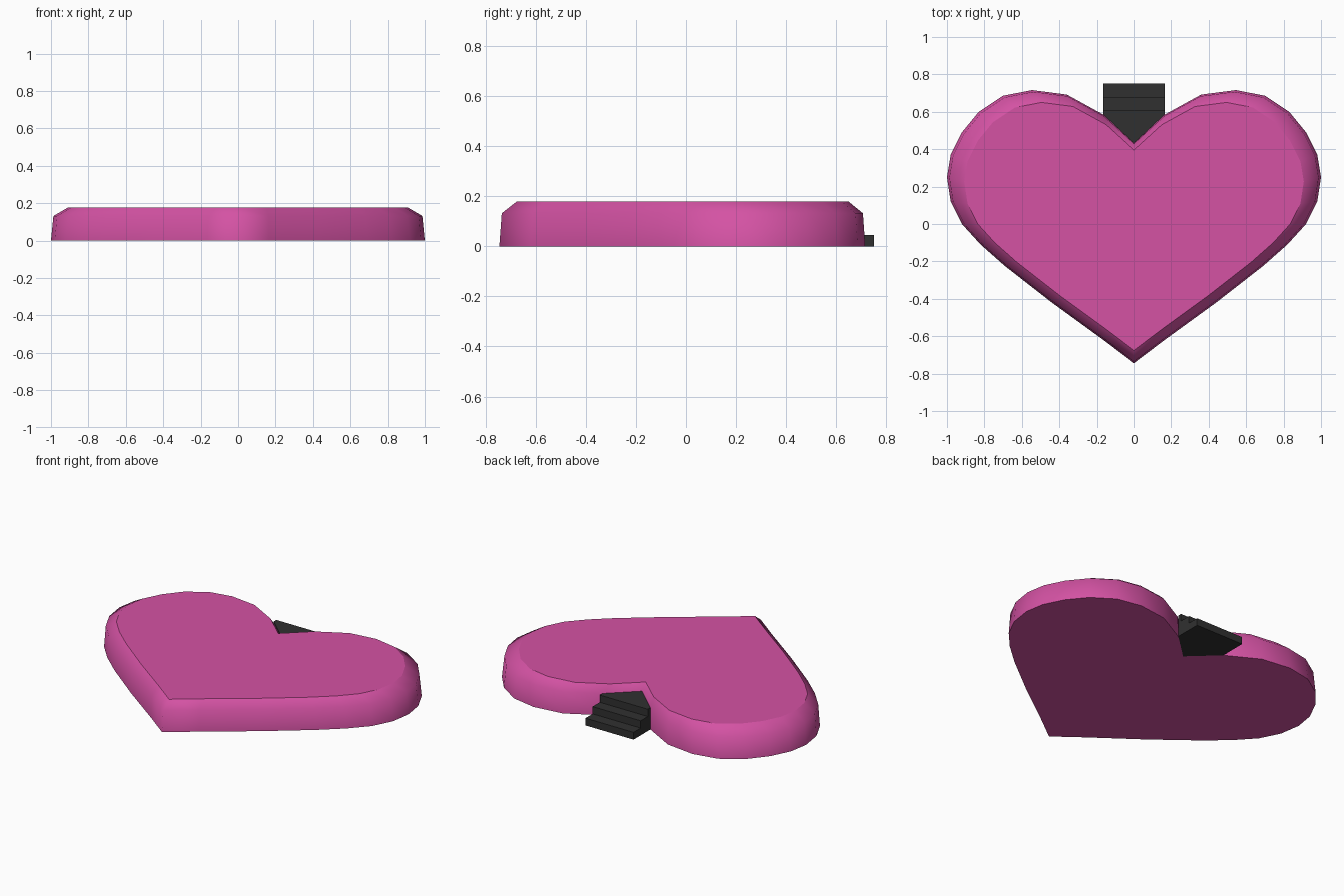
import bpy, bmesh

if "Cube" in bpy.data.objects:
    bpy.data.objects.remove(bpy.data.objects["Cube"])

def material(name, rgb):
    m = bpy.data.materials.new(name)
    m.diffuse_color = (*rgb, 1)
    m.use_nodes = True
    m.node_tree.nodes["Principled BSDF"].inputs["Base Color"].default_value = m.diffuse_color
    return m

def make_object(name, bm, mat):
    bmesh.ops.recalc_face_normals(bm, faces=bm.faces)
    me = bpy.data.meshes.new(name)
    bm.to_mesh(me)
    bm.free()
    me.materials.append(mat)
    ob = bpy.data.objects.new(name, me)
    bpy.context.collection.objects.link(ob)
    return ob

pink = material("pink", (0.66, 0.085, 0.37))
black = material("black", (0.03, 0.03, 0.03))

# Right half of the heart outline, notch to tip, then mirrored
NOTCH, SIDE = (0, 0.435), (0.165, 0.585)
half = [NOTCH, SIDE, (0.36, 0.692), (0.545, 0.716), (0.70, 0.686),
        (0.83, 0.60), (0.92, 0.49), (0.98, 0.37), (1.0, 0.25), (0.98, 0.12),
        (0.92, 0.0), (0.82, -0.11), (0.69, -0.225), (0.44, -0.42),
        (0.165, -0.62), (0, -0.745)]
outline = half + [(-x, y) for x, y in half[-2:0:-1]]

# Heart body: three scaled rings with a chamfered upper rim
bm = bmesh.new()
rings = [[bm.verts.new((x * s, y * s, z)) for x, y in outline]
         for z, s in ((0, 1), (0.132, 0.987), (0.178, 0.908))]
n = len(outline)
for a, b in zip(rings, rings[1:]):
    for i in range(n):
        j = (i + 1) % n
        bm.faces.new((a[i], a[j], b[j], b[i])).smooth = True
bm.faces.new(rings[0])
bm.faces.new(rings[-1])
make_object("heart_body", bm, pink)

# Three-step stair: side profile blocks that fill the notch
bm = bmesh.new()
xs, ys = SIDE

def ring(y_back, z):
    pts = [(0, NOTCH[1] - 0.004), (xs, ys), (xs, y_back), (-xs, y_back), (-xs, ys)]
    return [bm.verts.new((x, y, z)) for x, y in pts]

levels = [(0.75, 0), (0.75, 0.045), (0.68, 0.045), (0.68, 0.09), (0.61, 0.09), (0.61, 0.135)]
loops = [ring(*lv) for lv in levels]
for k, (a, b) in enumerate(zip(loops, loops[1:])):
    if k % 2 == 0:          # riser and side walls
        for i in range(5):
            j = (i + 1) % 5
            bm.faces.new((a[i], a[j], b[j], b[i]))
    else:                   # tread
        bm.faces.new((a[2], a[3], b[3], b[2]))
bm.faces.new(loops[0])
bm.faces.new(loops[-1])
bmesh.ops.remove_doubles(bm, verts=bm.verts, dist=0.0005)
make_object("back_steps", bm, black)
